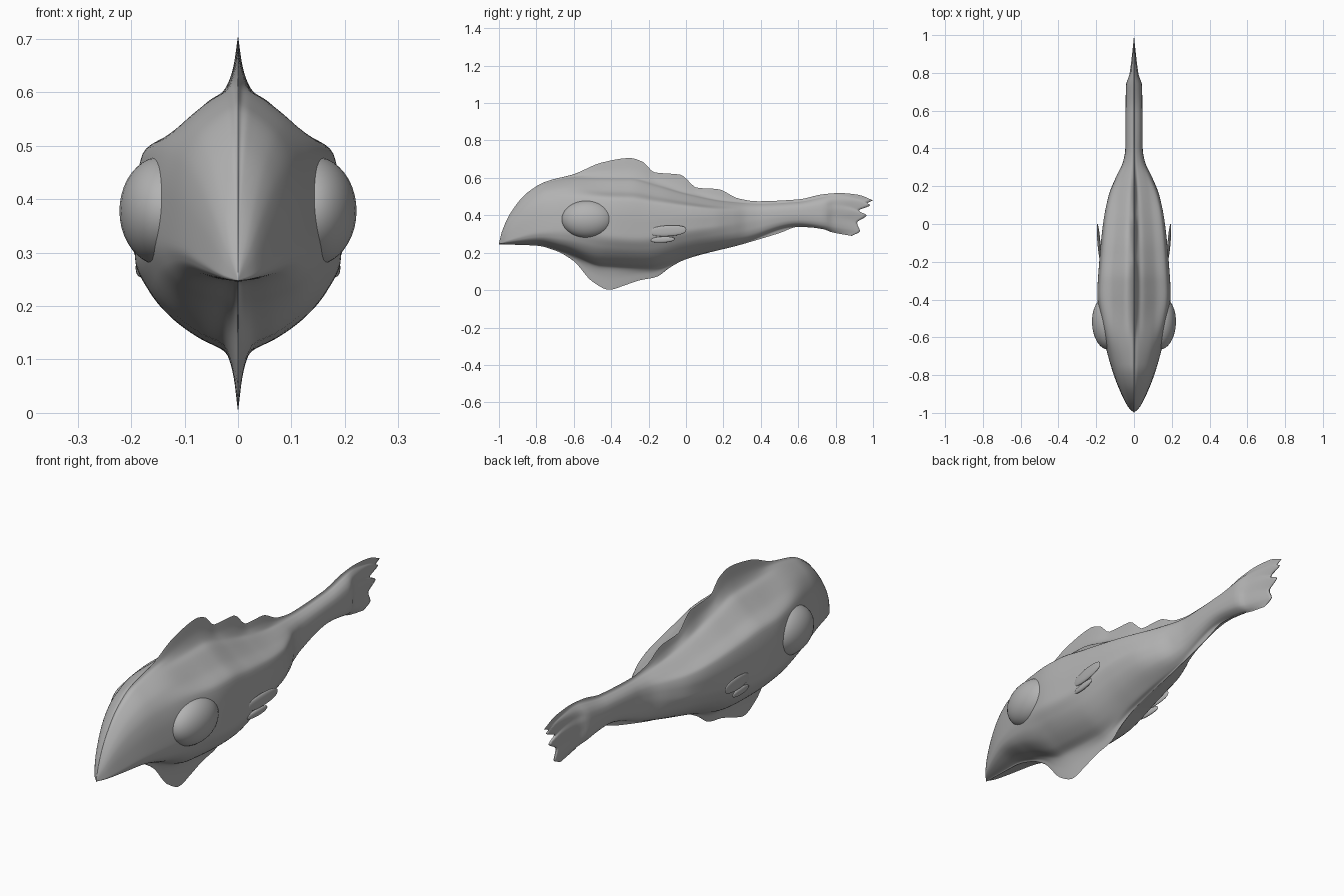
import bpy, bmesh, math
from mathutils import Matrix

if "Cube" in bpy.data.objects:
    bpy.data.objects.remove(bpy.data.objects["Cube"])

grey = bpy.data.materials.new("plain_grey")
grey.diffuse_color = (0.45, 0.45, 0.45, 1)
grey.use_nodes = True
grey.node_tree.nodes["Principled BSDF"].inputs["Base Color"].default_value = grey.diffuse_color


def curve(p, t):
    """Smooth curve through (t, value) points without overshoot."""
    t = min(max(t, p[0][0]), p[-1][0])
    i = max(j for j in range(len(p) - 1) if p[j][0] <= t)
    slope = [(p[j + 1][1] - p[j][1]) / (p[j + 1][0] - p[j][0]) for j in range(len(p) - 1)]

    def tangent(j):
        if j == 0 or j == len(p) - 1:
            return slope[max(0, j - 1)]
        a, b = slope[j - 1], slope[j]
        return 2 * a * b / (a + b) if a * b > 0 else 0

    h = p[i + 1][0] - p[i][0]
    u = (t - p[i][0]) / h
    return ((1 + 2 * u) * (1 - u) ** 2 * p[i][1] + u * (1 - u) ** 2 * h * tangent(i)
            + u * u * (3 - 2 * u) * p[i + 1][1] + u * u * (u - 1) * h * tangent(i + 1))


# Body measures along y: crest, back, widest line, belly, keel and half width
CREST = [(-1, .25), (-.985, .31), (-.94, .41), (-.85, .52), (-.75, .58), (-.6, .62), (-.45, .682),
         (-.3, .706), (-.23, .685), (-.17, .63), (-.03, .617), (.06, .547), (.17, .54),
         (.28, .49), (.38, .475), (.6, .485), (.73, .512), (.82, .519), (.92, .51), (1, .48)]
BACK = [(-1, .25), (-.985, .305), (-.94, .402), (-.85, .512), (-.75, .57), (-.55, .602),
        (-.3, .603), (-.15, .565), (0, .52), (.2, .478), (.4, .462), (.6, .472), (.8, .505),
        (1, .478)]
WIDEST = [(-1, .249), (-.9, .285), (-.8, .312), (-.62, .325), (-.4, .295), (-.25, .285), (0, .325),
          (.3, .36), (.6, .40), (1, .385)]
BELLY = [(-1, .247), (-.8, .245), (-.65, .205), (-.45, .125), (-.2, .115), (0, .172), (.3, .252),
         (.6, .342), (.8, .315), (1, .293)]
KEEL = [(-1, .245), (-.8, .238), (-.7, .212), (-.6, .155), (-.5, .045), (-.41, .002), (-.33, .025),
        (-.25, .052), (-.16, .07), (-.08, .125), (0, .165), (.3, .245), (.5, .305), (.6, .338),
        (.7, .332), (.8, .31), (1, .29)]
WIDTH = [(-1, 0), (-.97, .03), (-.9, .067), (-.8, .107), (-.7, .137), (-.6, .162), (-.5, .18),
         (-.37, .194), (-.2, .184), (0, .164), (.15, .135), (.25, .095), (.33, .058), (.4, .046),
         (.73, .043), (.8, .025), (.9, .013), (1, .003)]
# Ragged tail edge: height -> end of tail
TAIL_END = [(.29, .885), (.315, .93), (.36, .915), (.40, .965), (.425, .925), (.455, .985),
            (.463, .97), (.48, 1)]
# Half-section shapes (share of width, share of height) above and below the widest line
BODY_UP = [(.28, .06), (.6, .24), (.92, .38), (1, .7), (.995, 1)]
ROUND_UP = [(.3, .05), (.62, .19), (.85, .4), (.96, .68), (1, 1)]
BODY_LOW = [(.86, .36), (.64, .65), (.38, .86)]
ROUND_LOW = [(.94, .4), (.77, .7), (.45, .9)]
SUB = 6


def step(t):
    t = min(max(t, 0), 1)
    return t * t * (3 - 2 * t)


def section(y):
    """Half cross-section from crest to keel, as smooth points."""
    c, b, m, d, k, w = (curve(q, y) for q in (CREST, BACK, WIDEST, BELLY, KEEL, WIDTH))
    # Head and tail are rounder than the shouldered middle
    soft = max(step((-.4 - y) / .3), step((y - .05) / .3))

    def blend(body, rounded):
        return [(p[0] + (q[0] - p[0]) * soft, p[1] + (q[1] - p[1]) * soft)
                for p, q in zip(body, rounded)]

    pts = [(0, c), (.05, b + .4 * (c - b)), (.14, b)]
    pts += [(x, b - s * (b - m)) for x, s in blend(BODY_UP, ROUND_UP)]
    pts += [(x, m - s * (m - d)) for x, s in blend(BODY_LOW, ROUND_LOW)]
    pts += [(.14, d), (.05, d + .4 * (k - d)), (0, k)]
    xs = [(i, q[0] * w) for i, q in enumerate(pts)]
    zs = [(i, q[1]) for i, q in enumerate(pts)]
    n = SUB * (len(pts) - 1)
    return [(curve(xs, i / SUB), curve(zs, i / SUB)) for i in range(n + 1)]


def finish(bm, name, angle=40):
    bmesh.ops.remove_doubles(bm, verts=bm.verts, dist=0.0002)
    bmesh.ops.recalc_face_normals(bm, faces=bm.faces)
    me = bpy.data.meshes.new(name)
    bm.to_mesh(me)
    bm.free()
    me.materials.append(grey)
    ob = bpy.data.objects.new(name, me)
    bpy.context.collection.objects.link(ob)
    bpy.ops.object.select_all(action='DESELECT')
    ob.select_set(True)
    bpy.context.view_layer.objects.active = ob
    bpy.ops.object.shade_smooth_by_angle(angle=math.radians(angle))
    return ob


# Body with dorsal crest, keel and tail, lofted along y
bm = bmesh.new()
rings = []
steps = [-1 + .1 * (i / 8) ** 2 for i in range(8)] + [-.9 + 1.9 * i / 96 for i in range(97)]
for y in steps:
    half = section(y)
    loop = half + [(-x, z) for x, z in reversed(half[1:-1])]
    ring = []
    for x, z in loop:
        yy = y
        if y > .75:
            u = (y - .75) / .25
            end_z = .29 + .19 * (z - half[-1][1]) / (half[0][1] - half[-1][1])
            yy = .75 + u * (curve(TAIL_END, end_z) - .75)
        ring.append(bm.verts.new((x, yy, z)))
    rings.append(ring)
for a, b in zip(rings, rings[1:]):
    for i in range(len(a)):
        j = (i + 1) % len(a)
        bm.faces.new((a[i], a[j], b[j], b[i]))
# Close the tail edge with strips between its two sides
last = rings[-1]
n = len(last)
for i in range(1, n // 2 - 1):
    bm.faces.new((last[i], last[i + 1], last[n - i - 1], last[n - i]))
bm.faces.new((last[0], last[1], last[n - 1]))
bm.faces.new((last[n // 2 - 1], last[n // 2], last[n // 2 + 1]))
finish(bm, "body", 120)


def ellipsoid(name, loc, size, turn=0, tilt=0, square=1):
    """Ellipsoid; square below 1 makes the ends blunter."""
    bm = bmesh.new()
    bmesh.ops.create_uvsphere(bm, u_segments=32, v_segments=20, radius=1)
    for v in bm.verts:
        v.co.z = math.copysign(abs(v.co.z) ** square, v.co.z)
    mat = (Matrix.Translation(loc) @ Matrix.Rotation(turn, 4, 'Z') @ Matrix.Rotation(tilt, 4, 'X')
           @ Matrix.Diagonal((*size, 1)))
    bmesh.ops.transform(bm, matrix=mat, verts=bm.verts)
    return finish(bm, name)


# Eyes and the two-bladed side fins
for side, s in (("right", 1), ("left", -1)):
    ellipsoid(side + "_eye", (s * .142, -.525, .378), (.08, .14, .102), -s * .05)
    ellipsoid(side + "_upper_fin", (s * .186, -.096, .317), (.008, .098, .029), -s * .08, .06, .75)
    ellipsoid(side + "_lower_fin", (s * .182, -.125, .27), (.008, .064, .016), -s * .08, .05, .8)
